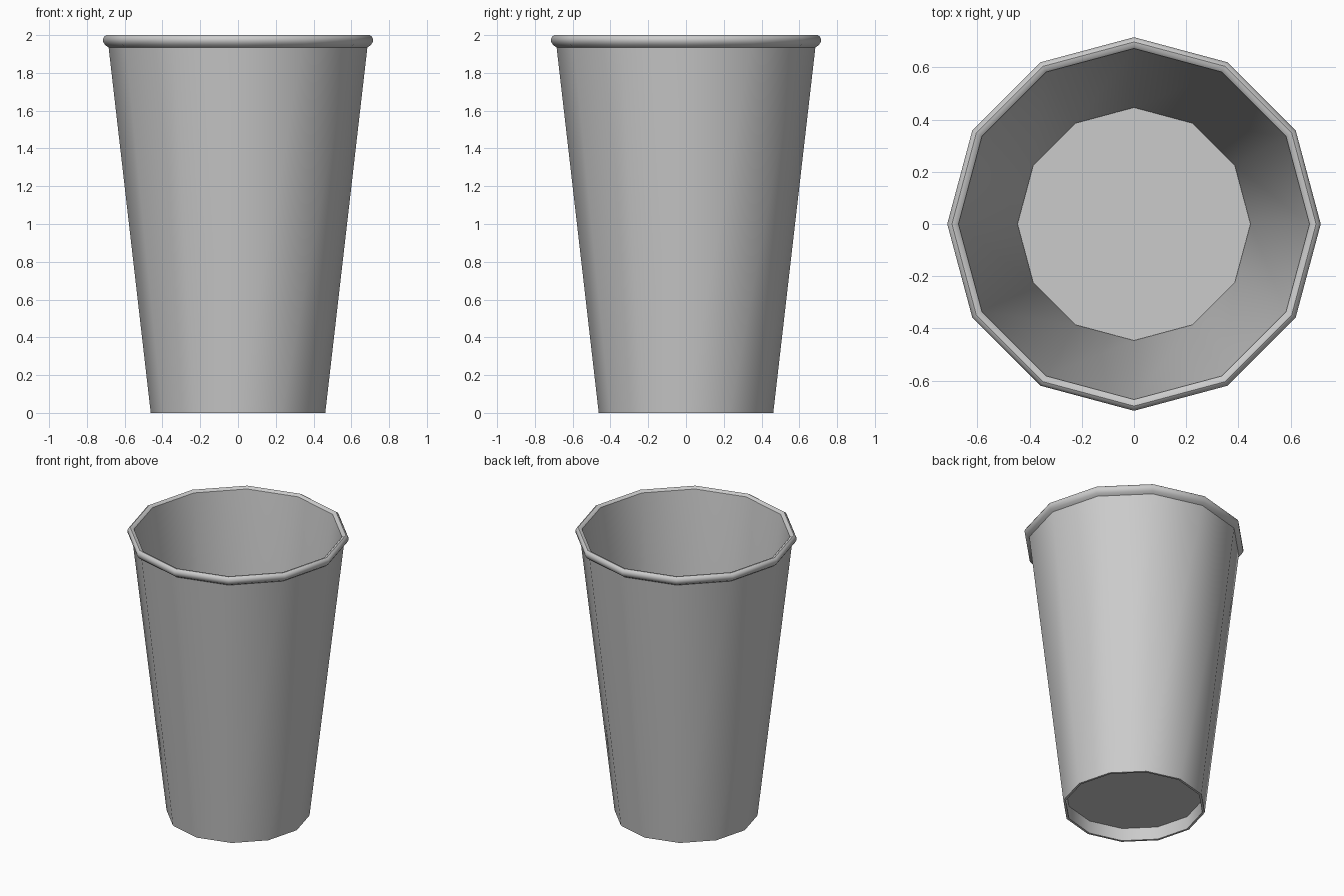
import bpy
import bmesh
from math import cos, sin, tau, radians

SIDES = 12

if "Cube" in bpy.data.objects:
    bpy.data.objects.remove(bpy.data.objects["Cube"], do_unlink=True)

# Single plain grey
grey = bpy.data.materials.new("plain_grey")
grey.use_nodes = True
colour = (0.6, 0.6, 0.6, 1)
grey.diffuse_color = colour
grey.node_tree.nodes["Principled BSDF"].inputs["Base Color"].default_value = colour


def lathe(name, profile, closed=False):
    """Revolve (radius, z) points; an open profile is capped at both ends."""
    bm = bmesh.new()
    rings = [[bm.verts.new((r * cos(tau * i / SIDES), r * sin(tau * i / SIDES), z))
              for i in range(SIDES)] for r, z in profile]
    pairs = list(zip(rings, rings[1:]))
    if closed:
        pairs.append((rings[-1], rings[0]))
    else:
        bm.faces.new(rings[0])
        bm.faces.new(rings[-1])
    for low, high in pairs:
        for i in range(SIDES):
            j = (i + 1) % SIDES
            bm.faces.new((low[i], low[j], high[j], high[i]))
    bmesh.ops.recalc_face_normals(bm, faces=bm.faces)
    mesh = bpy.data.meshes.new(name)
    bm.to_mesh(mesh)
    bm.free()
    mesh.materials.append(grey)
    obj = bpy.data.objects.new(name, mesh)
    bpy.context.collection.objects.link(obj)
    bpy.ops.object.select_all(action="DESELECT")
    obj.select_set(True)
    bpy.context.view_layer.objects.active = obj
    bpy.ops.object.shade_smooth_by_angle(angle=radians(35))
    return obj


# Tapered wall: outside, rolled lip, inside, then the foot ring
lathe("cup_wall", [
    (0.462, 0), (0.685, 1.935),
    (0.704, 1.948), (0.714, 1.964), (0.715, 1.98), (0.708, 1.993),
    (0.697, 2.0), (0.684, 1.998), (0.672, 1.988),
    (0.446, 0.1), (0.446, 0),
], closed=True)

# Floor raised above the foot ring
lathe("cup_floor", [(0.446, 0.09), (0.446, 0.11)])
